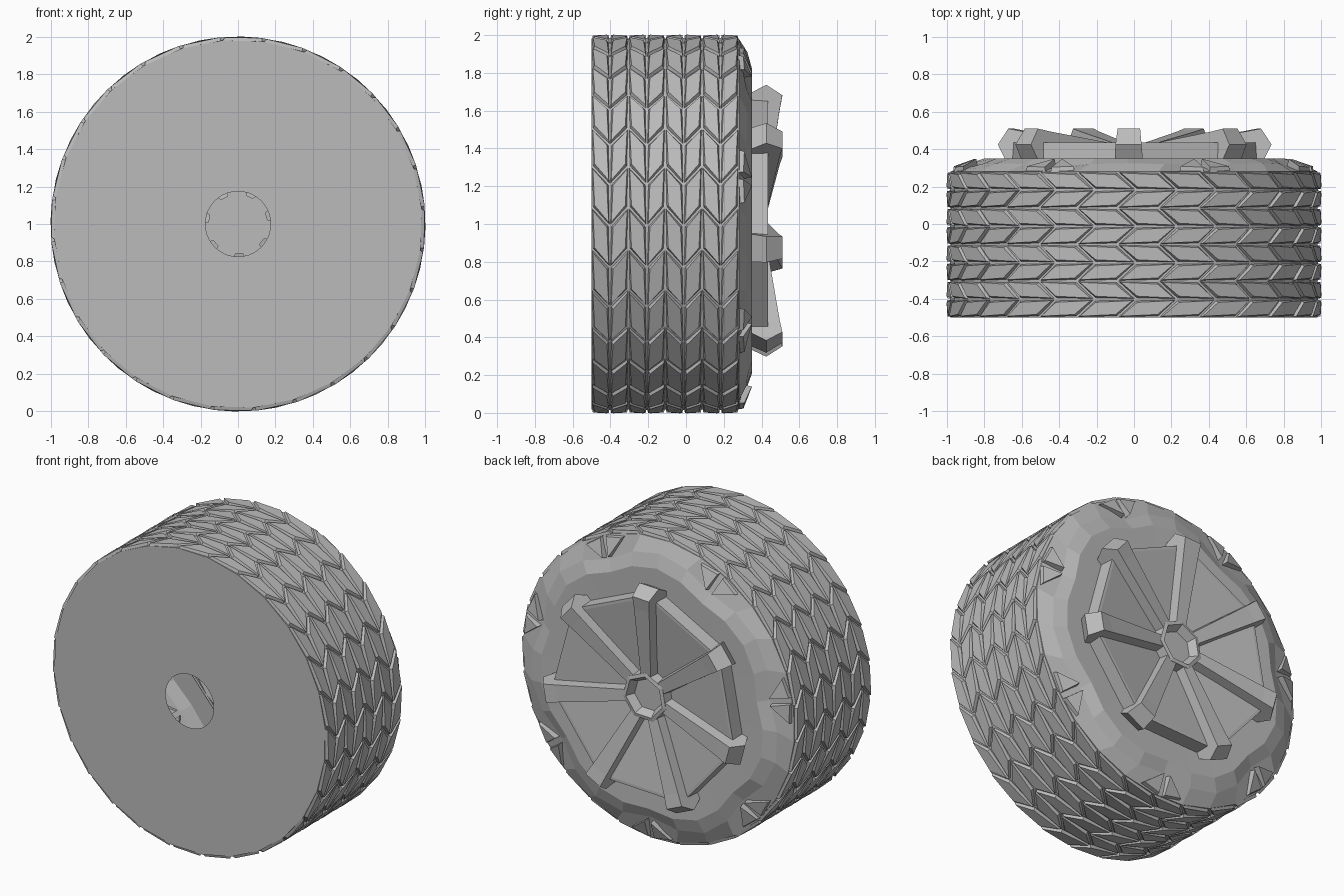
import bpy, bmesh, math
from math import cos, sin, radians, tau

if "Cube" in bpy.data.objects:
    bpy.data.objects.remove(bpy.data.objects["Cube"])

N, SPOKES = 28, 7
PHASE = radians(92.3)
STEP = tau / N

grey = bpy.data.materials.new("mid grey")
grey.diffuse_color = (0.5, 0.5, 0.5, 1)
grey.use_nodes = True
grey.node_tree.nodes["Principled BSDF"].inputs["Base Color"].default_value = grey.diffuse_color


def P(r, a, y):
    """Point at radius r, angle a around the axle, depth y."""
    return (r * cos(a), y, 1 + r * sin(a))


def finish(name, bm, recalc=True):
    if recalc:
        bmesh.ops.recalc_face_normals(bm, faces=bm.faces)
    me = bpy.data.meshes.new(name)
    bm.to_mesh(me)
    bm.free()
    me.materials.append(grey)
    ob = bpy.data.objects.new(name, me)
    bpy.context.collection.objects.link(ob)
    return ob


def bridge(bm, rings, flip=False):
    """Quads between successive closed rings of points."""
    vs = [[bm.verts.new(p) for p in ring] for ring in rings]
    for a, b in zip(vs, vs[1:]):
        n = len(a)
        for i in range(n):
            j = (i + 1) % n
            f = (a[i], b[i], b[j], a[j])
            bm.faces.new(f[::-1] if flip else f)
    return vs


def prism(bm, bottom, top):
    """Solid between two matching polygons."""
    vs = bridge(bm, [bottom, top])
    bm.faces.new(vs[0][::-1])
    bm.faces.new(vs[1])


# Tread: zigzag grid, each cell inset and raised into a slanted block
bm = bmesh.new()
rings = []
for j in range(9):
    y = -0.5 + 0.78 * j / 8
    shift = -0.05 if j % 2 else 0.05
    rings.append([P(0.985, PHASE + shift + i * STEP, y) for i in range(N)])
bridge(bm, rings)
bmesh.ops.recalc_face_normals(bm, faces=bm.faces)
for f in bm.faces:
    c = f.calc_center_median()
    if f.normal.x * c.x + f.normal.z * (c.z - 1) < 0:
        f.normal_flip()
cells = list(bm.faces)
bmesh.ops.inset_individual(bm, faces=cells, thickness=0.009, depth=0)
bmesh.ops.inset_individual(bm, faces=cells, thickness=0.009, depth=0.018)
finish("tread", bm, False)

# Inner side plate with a round axle hole
bm = bmesh.new()
bridge(bm, [[P(0.985, PHASE + 0.05 + i * STEP, -0.5) for i in range(N)],
            [P(0.175, PHASE + 0.05 + i * STEP, -0.5) for i in range(N)]])
for f in bm.faces:
    f.normal_update()
    if f.normal.y > 0:
        f.normal_flip()
finish("inner_plate", bm, False)

# Outer sidewall: wavy shoulder that dips at each lug pocket
bm = bmesh.new()


def wave(normal, pocket, y0, y1):
    pts = []
    for i in range(N):
        k = i % 4
        t = {0: 0, 1: 0.35, 2: 1, 3: 0.35}[k]
        pts.append(P(normal + (pocket - normal) * t, PHASE + i * STEP, y0 + (y1 - y0) * t))
    return pts


bridge(bm, [wave(0.62, 0.62, 0.345, 0.345), wave(0.82, 0.77, 0.35, 0.35),
            wave(0.91, 0.84, 0.325, 0.312),
            [P(0.985, PHASE + 0.05 + i * STEP, 0.28) for i in range(N)]])
for f in bm.faces:
    f.normal_update()
    if f.normal.y < 0:
        f.normal_flip()
finish("sidewall", bm, False)

# Shoulder lugs: mirrored triangle pairs midway between the spokes
bm = bmesh.new()
for s in range(SPOKES):
    mid = PHASE + (s + 0.5) * tau / SPOKES
    for m in (-1, 1):
        shape = [(0.014, 0.985, 0.29), (0.16, 0.968, 0.295), (0.02, 0.85, 0.335)]
        low = [P(r, mid + m * a, y - 0.04) for r, a, y in [(r, a, y) for a, r, y in shape]]
        cr = sum(p[1] for p in shape) / 3
        ca = sum(p[0] for p in shape) / 3
        top = [P(r + (cr - r) * 0.15, mid + m * (a + (ca - a) * 0.15), y + 0.014)
               for a, r, y in shape]
        prism(bm, low, top)
finish("shoulder_lugs", bm)

# Seven-sided dished rim plate, recessed towards the hub
bm = bmesh.new()


def hept(r, y):
    return [P(r, PHASE + s * tau / SPOKES, y) for s in range(SPOKES)]


vs = bridge(bm, [hept(0.69, 0.33), hept(0.68, 0.435), hept(0.66, 0.435), hept(0.15, 0.365)])
bm.faces.new(vs[-1])
bm.normal_update()
for f in bm.faces:
    c = f.calc_center_median()
    if f.normal.y < -0.1 or (abs(f.normal.y) < 0.3 and f.normal.x * c.x + f.normal.z * (c.z - 1) < 0):
        f.normal_flip()
finish("rim_dish", bm, False)

# Spokes: side profile (radius, depth, half width) rising to a blunt tip
bm = bmesh.new()
profile = [(0.13, 0.34, 0.05), (0.69, 0.34, 0.075), (0.735, 0.425, 0.07),
           (0.68, 0.51, 0.06), (0.60, 0.495, 0.055), (0.13, 0.425, 0.036)]
for s in range(SPOKES):
    a = PHASE + s * tau / SPOKES
    sides = []
    for m in (-1, 1):
        sides.append([(r * cos(a) - m * w * sin(a), y, 1 + r * sin(a) + m * w * cos(a))
                      for r, y, w in profile])
    prism(bm, *sides)
finish("spokes", bm)

# Hub: seven-sided collar with a sunken centre
bm = bmesh.new()
vs = bridge(bm, [hept(0.175, 0.34), hept(0.16, 0.43), hept(0.135, 0.435),
                 hept(0.105, 0.385)])
bm.faces.new(vs[-1])
bm.faces.new(vs[0][::-1])
finish("hub", bm)
